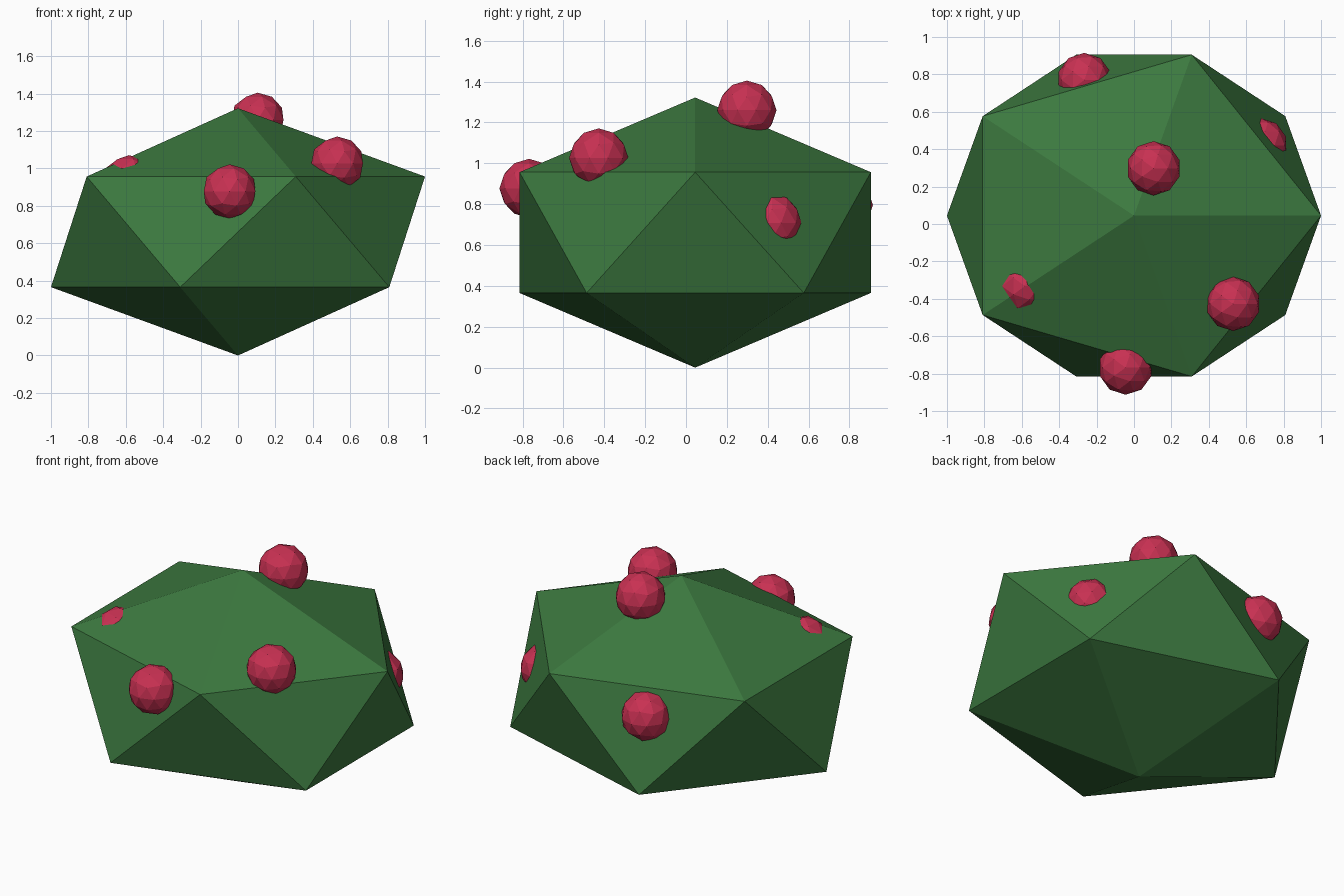
import bpy

if "Cube" in bpy.data.objects:
    bpy.data.objects.remove(bpy.data.objects["Cube"])


def material(name, rgb):
    mat = bpy.data.materials.new(name)
    mat.diffuse_color = (*rgb, 1)
    mat.use_nodes = True
    mat.node_tree.nodes["Principled BSDF"].inputs["Base Color"].default_value = mat.diffuse_color
    return mat


def ball(name, subdivisions, location, scale, mat):
    bpy.ops.mesh.primitive_ico_sphere_add(subdivisions=subdivisions, radius=1, location=location)
    obj = bpy.context.object
    obj.name = name
    obj.scale = scale
    obj.data.materials.append(mat)
    bpy.ops.object.transform_apply(location=False, rotation=False, scale=True)
    return obj


leaf_green = material("leaf_green", (0.045, 0.19, 0.05))
berry_red = material("berry_red", (0.58, 0.03, 0.085))

# Faceted bush body
ball("bush", 1, (0, 0.045, 0.661), (1.118, 1.011, 0.661), leaf_green)

# Berries, partly sunk into the bush
BERRY_RADIUS = 0.145
berries = [
    (-0.045, -0.768, 0.877),
    (0.105, 0.298, 1.26),
    (0.53, -0.427, 1.026),
    (0.676, 0.421, 0.708),
    (-0.583, -0.332, 0.926),
    (-0.265, 0.77, 0.796),
]
for i, centre in enumerate(berries, 1):
    ball(f"berry_{i}", 2, centre, (BERRY_RADIUS,) * 3, berry_red)
